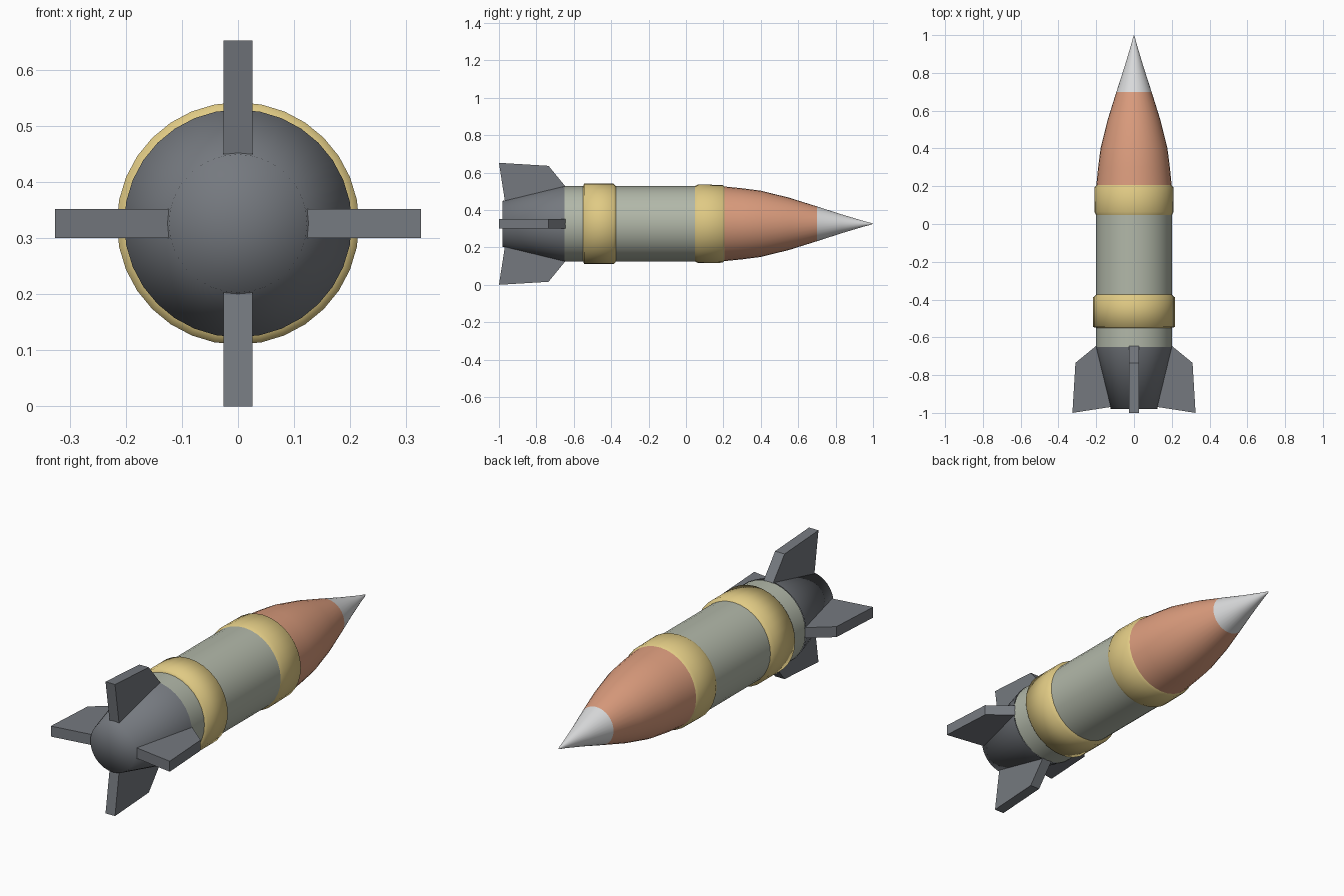
import bpy, bmesh, math
from mathutils import Matrix, Vector

if "Cube" in bpy.data.objects:
    bpy.data.objects.remove(bpy.data.objects["Cube"])

AXIS_Z = 0.326   # height of the rocket's centre line
SIDES = 32


def material(name, r, g, b):
    m = bpy.data.materials.new(name)
    lin = [(c / 255 / 12.92) if c < 11 else ((c / 255 + 0.055) / 1.055) ** 2.4 for c in (r, g, b)]
    m.diffuse_color = (*lin, 1)
    m.use_nodes = True
    m.node_tree.nodes["Principled BSDF"].inputs["Base Color"].default_value = m.diffuse_color
    return m


GREY = material("dark grey", 117, 121, 127)
SAGE = material("sage green", 178, 184, 169)
GOLD = material("sand yellow", 224, 202, 132)
ORANGE = material("terracotta", 219, 156, 125)
WHITE = material("off white", 219, 220, 221)


def finish(name, bm, mat, smooth):
    bmesh.ops.recalc_face_normals(bm, faces=bm.faces)
    for f in bm.faces:
        f.smooth = smooth
    me = bpy.data.meshes.new(name)
    bm.to_mesh(me)
    bm.free()
    me.materials.append(mat)
    ob = bpy.data.objects.new(name, me)
    bpy.context.collection.objects.link(ob)
    return ob


def lathe(name, profile, mat):
    """Spin (y, radius) points about the centre line; radius 0 makes a pole."""
    bm = bmesh.new()
    rings = []
    for y, r in profile:
        if r == 0:
            rings.append([bm.verts.new((0, y, AXIS_Z))] * SIDES)
        else:
            rings.append([bm.verts.new((r * math.cos(a), y, AXIS_Z + r * math.sin(a)))
                          for a in (2 * math.pi * i / SIDES for i in range(SIDES))])
    for p, q in zip(rings, rings[1:]):
        for i in range(SIDES):
            j = (i + 1) % SIDES
            bm.faces.new(list(dict.fromkeys((p[i], p[j], q[j], q[i]))))
    # keep outward normals on open shells
    ob = finish(name, bm, mat, True)
    me = ob.data
    if sum(f.normal.dot(f.center - Vector((0, f.center.y, AXIS_Z))) * f.area for f in me.polygons) < 0:
        me.flip_normals()
    return ob


# Hull, from tail to tip
lathe("tail_cone", [(-0.98, 0), (-0.98, 0.123), (-0.65, 0.203)], GREY)
lathe("body_tube", [(-0.65, 0.201), (-0.55, 0.201), (-0.375, 0.201), (0.06, 0.201)], SAGE)
lathe("rear_band", [(-0.55, 0.2), (-0.545, 0.216), (-0.388, 0.216), (-0.373, 0.2)], GOLD)
lathe("front_band", [(0.045, 0.2), (0.065, 0.21), (0.195, 0.208), (0.207, 0.198)], GOLD)
lathe("nose_cone", [(0.2, 0.2), (0.3, 0.19), (0.4, 0.177), (0.55, 0.14), (0.7, 0.093)], ORANGE)
lathe("nose_tip", [(0.7, 0.093), (0.83, 0.051), (0.95, 0.015), (0.985, 0.006), (1.0, 0)], WHITE)

# Four fins, as (y, distance from centre line)
FIN = [(-1.0, 0.326), (-0.735, 0.31), (-0.645, 0.2), (-0.66, 0.15), (-0.965, 0.1)]
for k, name in enumerate(("top_fin", "left_fin", "bottom_fin", "right_fin")):
    bm = bmesh.new()
    a, b = ([bm.verts.new((x, y, r)) for y, r in FIN] for x in (-0.026, 0.026))
    bm.faces.new(a)
    bm.faces.new(b)
    for i in range(len(FIN)):
        j = (i + 1) % len(FIN)
        bm.faces.new((a[i], a[j], b[j], b[i]))
    turn = Matrix.Translation((0, 0, AXIS_Z)) @ Matrix.Rotation(-k * math.pi / 2, 4, 'Y')
    bmesh.ops.transform(bm, matrix=turn, verts=bm.verts)
    finish(name, bm, GREY, False)
